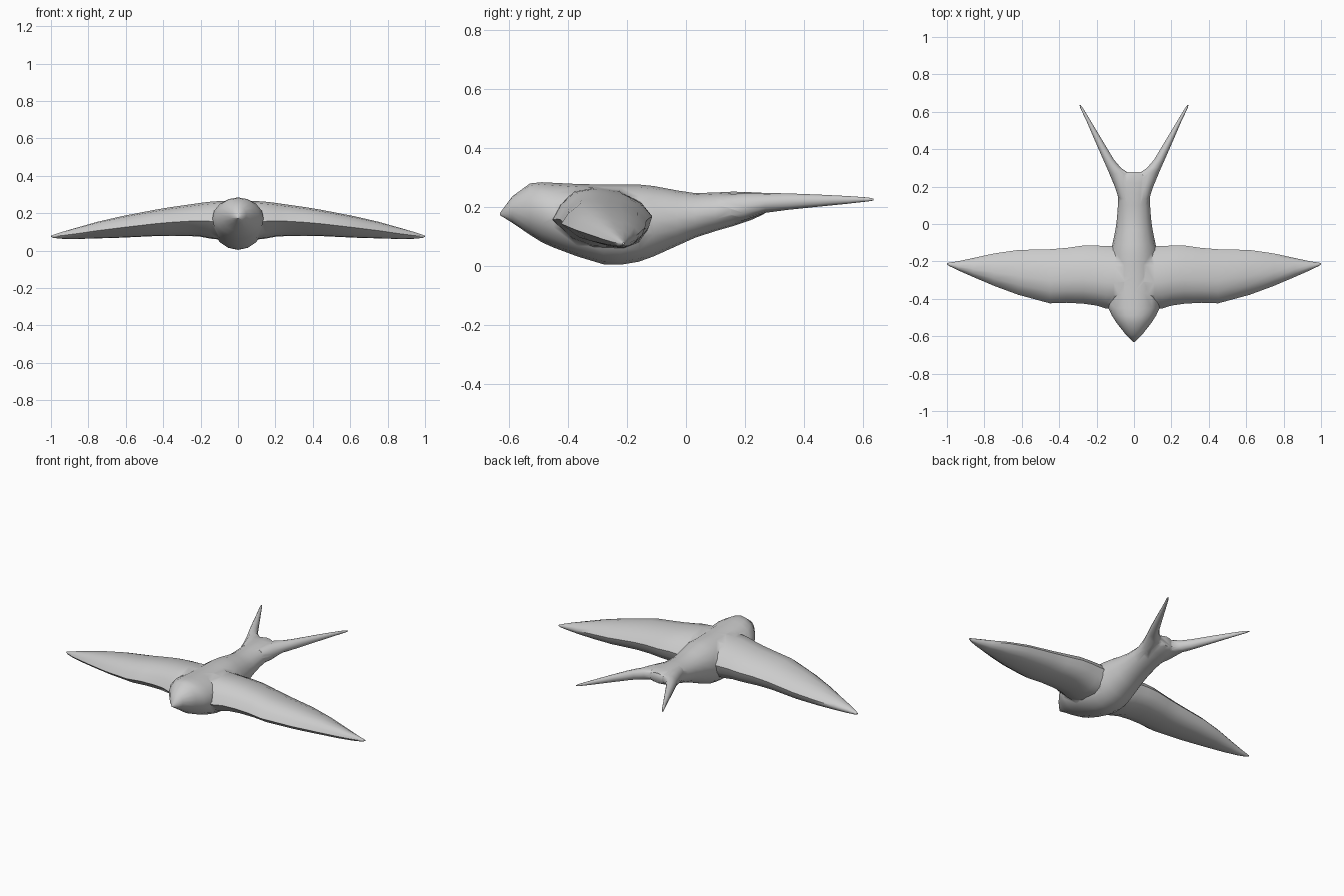
import bpy, bmesh, math


def loft(name, rings):
    """Skin a list of equal-length point rings and cap both ends."""
    bm = bmesh.new()
    loops = [[bm.verts.new(p) for p in ring] for ring in rings]
    n = len(loops[0])
    for a, b in zip(loops, loops[1:]):
        for i in range(n):
            j = (i + 1) % n
            bm.faces.new((a[i], a[j], b[j], b[i]))
    bm.faces.new(loops[0])
    bm.faces.new(loops[-1])
    bmesh.ops.recalc_face_normals(bm, faces=bm.faces)
    me = bpy.data.meshes.new(name)
    bm.to_mesh(me)
    bm.free()
    ob = bpy.data.objects.new(name, me)
    bpy.context.collection.objects.link(ob)
    return ob


def oval(y, cx, hw, top, bottom, n=16):
    """Elliptical ring in the xz plane."""
    zc, hz = (top + bottom) / 2, (top - bottom) / 2
    return [(cx + hw * math.sin(2 * math.pi * i / n), y,
             zc + hz * math.cos(2 * math.pi * i / n)) for i in range(n)]


# Body: y, half width, top z, bottom z, from beak to tail base
body_sections = [
    (-0.632, 0.003, 0.180, 0.172), (-0.59, 0.045, 0.236, 0.146),
    (-0.53, 0.092, 0.280, 0.105), (-0.49, 0.118, 0.284, 0.080),
    (-0.45, 0.137, 0.282, 0.062), (-0.37, 0.142, 0.278, 0.032),
    (-0.28, 0.138, 0.276, 0.005), (-0.22, 0.134, 0.276, 0.004),
    (-0.16, 0.127, 0.276, 0.014), (-0.11, 0.116, 0.271, 0.032),
    (-0.03, 0.099, 0.256, 0.068), (0.03, 0.091, 0.247, 0.095),
    (0.10, 0.086, 0.249, 0.118), (0.16, 0.087, 0.252, 0.135),
    (0.22, 0.102, 0.250, 0.155), (0.26, 0.090, 0.248, 0.173),
    (0.278, 0.045, 0.243, 0.185)]
body = loft("bird_body", [oval(y, 0, w, t, b) for y, w, t, b in body_sections])

# Wing cross-section: chord fraction, height fraction (0 bottom, 1 top)
airfoil = [(0, 0.47), (0.08, 0.72), (0.22, 0.94), (0.42, 1.0), (0.68, 0.95),
           (0.9, 0.75), (1.0, 0.53), (0.96, 0.3), (0.87, 0.1), (0.72, 0.0),
           (0.42, 0.02), (0.2, 0.15)]
# Wing stations: x, leading y, trailing y, top z, bottom z
stations = [
    (0.0, -0.44, -0.12, 0.270, 0.060), (0.11, -0.455, -0.117, 0.264, 0.060),
    (0.15, -0.452, -0.117, 0.261, 0.064), (0.20, -0.436, -0.116, 0.255, 0.074),
    (0.27, -0.426, -0.115, 0.245, 0.078), (0.36, -0.421, -0.128, 0.232, 0.079),
    (0.45, -0.424, -0.135, 0.217, 0.077), (0.62, -0.378, -0.139, 0.184, 0.069),
    (0.75, -0.330, -0.158, 0.154, 0.065), (0.86, -0.283, -0.182, 0.123, 0.062),
    (0.94, -0.248, -0.199, 0.100, 0.063), (0.985, -0.226, -0.206, 0.085, 0.067),
    (1.0, -0.216, -0.209, 0.079, 0.073)]


def wing_ring(s, side):
    x, le, te, top, bot = s
    return [(side * x, le + u * (te - le), bot + v * (top - bot)) for u, v in airfoil]


wings = loft("wings", [wing_ring(s, -1) for s in reversed(stations)]
             + [wing_ring(s, 1) for s in stations[1:]])

# Tail prongs: y, inner x, outer x, top z, bottom z
prong_sections = [
    (0.13, 0.01, 0.080, 0.240, 0.150), (0.20, 0.015, 0.103, 0.248, 0.155),
    (0.27, 0.025, 0.132, 0.248, 0.180), (0.30, 0.070, 0.145, 0.247, 0.184),
    (0.345, 0.108, 0.165, 0.246, 0.190), (0.45, 0.171, 0.211, 0.242, 0.201),
    (0.55, 0.231, 0.254, 0.237, 0.211), (0.62, 0.273, 0.287, 0.232, 0.219),
    (0.637, 0.286, 0.292, 0.228, 0.222)]
prongs = [loft("tail_prong", [oval(y, side * (a + b) / 2, (b - a) / 2, t, bt, 12)
                              for y, a, b, t, bt in prong_sections])
          for side in (-1, 1)]

# Merge everything into one continuous skin
bpy.context.view_layer.objects.active = body
for part in [wings] + prongs:
    mod = body.modifiers.new("union", 'BOOLEAN')
    mod.operation = 'UNION'
    mod.solver = 'EXACT'
    mod.object = part
    bpy.ops.object.modifier_apply(modifier=mod.name)
    bpy.data.objects.remove(part)

bpy.ops.object.select_all(action='DESELECT')
body.select_set(True)
bpy.ops.object.shade_smooth_by_angle(angle=math.radians(50))
